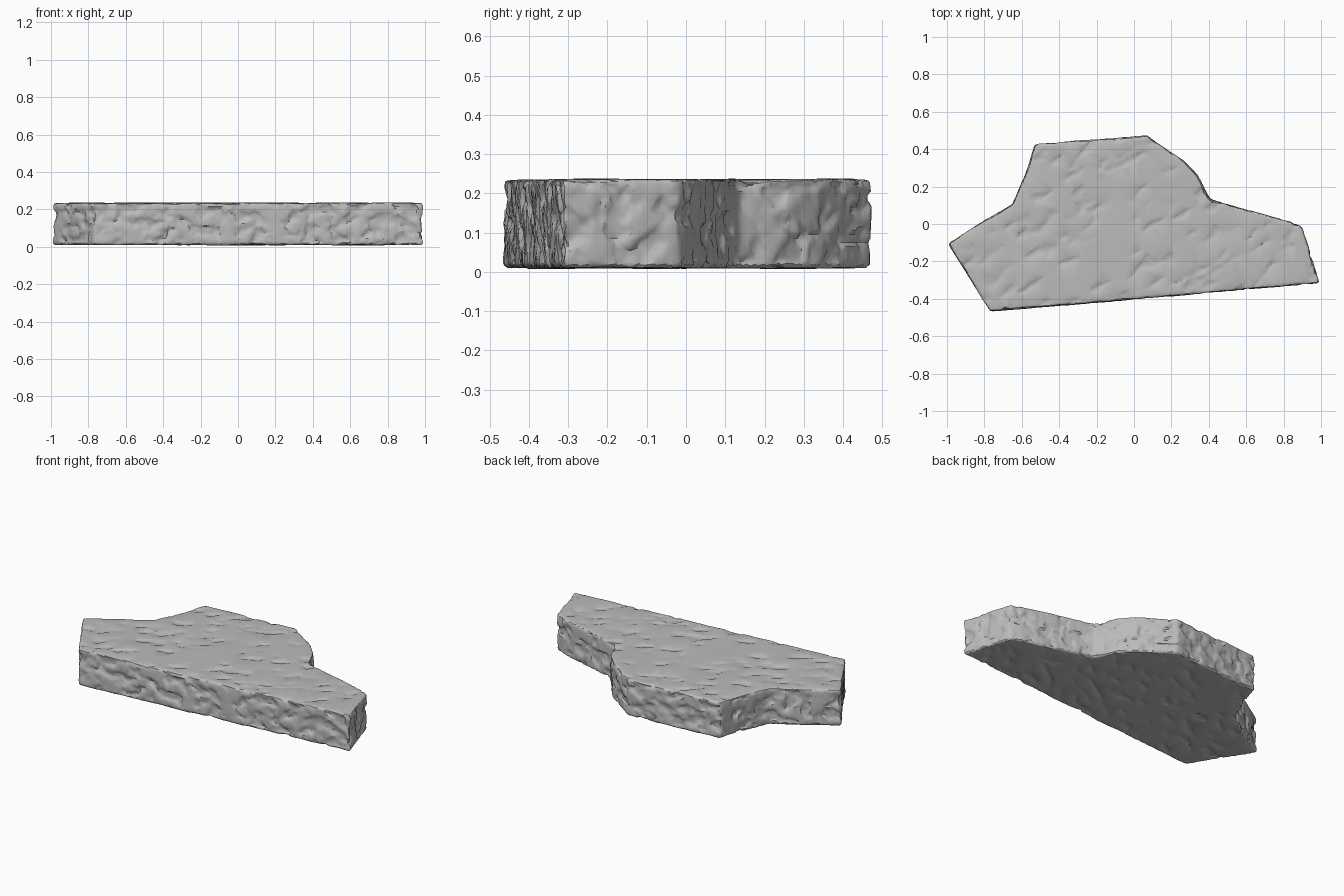
import bpy, bmesh, math
from mathutils import Vector, noise

if "Cube" in bpy.data.objects:
    bpy.data.objects.remove(bpy.data.objects["Cube"])

stone = bpy.data.materials.new("grey_stone")
stone.use_nodes = True
grey = (0.5, 0.5, 0.5, 1)
stone.diffuse_color = grey
stone.node_tree.nodes["Principled BSDF"].inputs["Base Color"].default_value = grey

# Slab outline, anticlockwise from the left tip
OUTLINE = [(-.995, -.105), (-.77, -.468), (-.36, -.435), (.993, -.317), (.9, -.015),
           (.83, .015), (.405, .132), (.34, .26), (.27, .335), (.07, .473),
           (-.13, .458), (-.53, .428), (-.575, .285), (-.65, .105), (-.8, .02)]
BOTTOM, TOP = .01, .235

bm = bmesh.new()
base = bm.faces.new([bm.verts.new((x, y, BOTTOM)) for x, y in OUTLINE])
grown = bmesh.ops.extrude_face_region(bm, geom=[base])
bmesh.ops.translate(bm, vec=(0, 0, TOP - BOTTOM),
                    verts=[v for v in grown["geom"] if isinstance(v, bmesh.types.BMVert)])
bmesh.ops.recalc_face_normals(bm, faces=bm.faces)
mesh = bpy.data.meshes.new("stone_slab")
bm.to_mesh(mesh)
bm.free()
slab = bpy.data.objects.new("stone_slab", mesh)
bpy.context.collection.objects.link(slab)

# Worn edges and an even surface mesh
bevel = slab.modifiers.new("worn_edges", "BEVEL")
bevel.width, bevel.segments = .008, 1
bevel.limit_method, bevel.angle_limit = "ANGLE", math.radians(40)
remesh = slab.modifiers.new("even_mesh", "REMESH")
remesh.mode, remesh.voxel_size = "VOXEL", .01
deps = bpy.context.evaluated_depsgraph_get()
carved = bpy.data.meshes.new_from_object(slab.evaluated_get(deps))
slab.modifiers.clear()
slab.data = carved
carved.name = "stone_slab"


def dent(p, scale, start):
    """Scattered dent with a crisp rim and a flat floor."""
    q = Vector((p.x * scale[0], p.y * scale[1], p.z * scale[2]))
    q += noise.noise_vector(q * 2) * .25
    return min(max(0, noise.noise(q) - start), .25)


# Chisel marks: sparse on the top and bottom, dense on the sides
bm = bmesh.new()
bm.from_mesh(carved)
bm.normal_update()
moves = []
for v in bm.verts:
    p, n = v.co, v.normal
    side = 1 - abs(n.z)
    streak = Vector((p.x * .8 + p.y * .6, p.y * .8 - p.x * .6, p.z))
    depth = dent(streak, (9, 22, 14), .22) * .025
    depth += dent(p + Vector((5, 3, 1)), (14, 14, 18), .02) * .04 * side
    depth += abs(noise.noise(p * 24)) * .006 * side
    swell = noise.noise(p * 5) * .004
    moves.append(n * (swell - depth))
for v, move in zip(bm.verts, moves):
    v.co += move
bm.to_mesh(carved)
bm.free()

# Facet the chipped surface
facets = slab.modifiers.new("facets", "DECIMATE")
facets.ratio = .35
carved.materials.clear()
carved.materials.append(stone)
for poly in carved.polygons:
    poly.material_index = 0

bpy.ops.object.select_all(action="DESELECT")
slab.select_set(True)
bpy.context.view_layer.objects.active = slab
bpy.ops.object.modifier_apply(modifier="facets")
bpy.ops.object.shade_smooth_by_angle(angle=math.radians(35))
